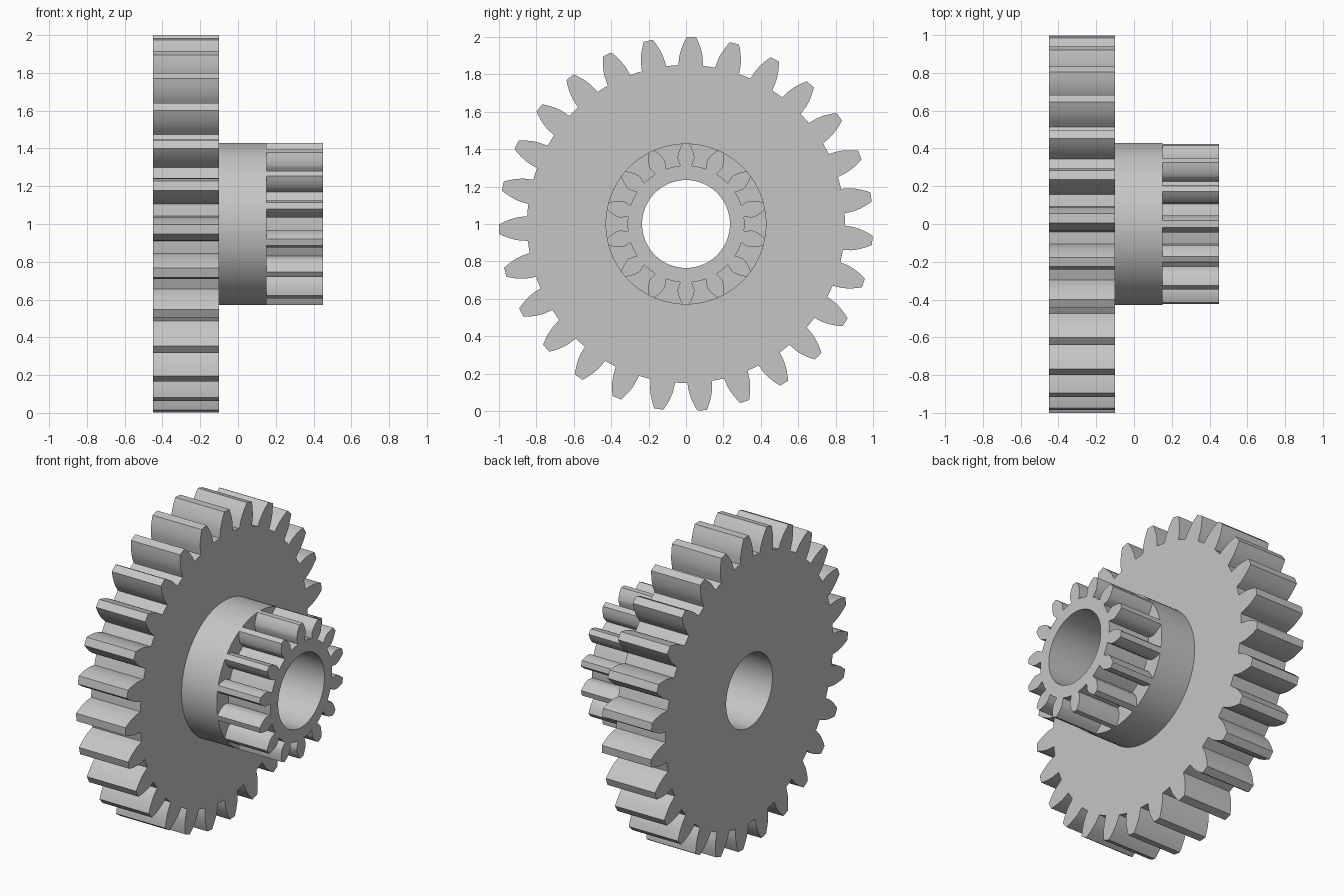
import bpy
import bmesh
import math

if "Cube" in bpy.data.objects:
    bpy.data.objects.remove(bpy.data.objects["Cube"], do_unlink=True)

BORE = 0.235
AXIS_Z = 1.0

steel = bpy.data.materials.new("light grey")
steel.use_nodes = True
GREY = (0.56, 0.56, 0.56, 1.0)
steel.diffuse_color = GREY
steel.node_tree.nodes["Principled BSDF"].inputs["Base Color"].default_value = GREY


def circle(radius, count=96):
    return [(radius, 2 * math.pi * i / count) for i in range(count)]


def gear_outline(teeth, tip, root, root_half, phase=0.0, steps=7):
    """Involute spur gear as (radius, angle) points; angle runs from the top."""
    pitch = tip * teeth / (teeth + 2)
    pressure = math.radians(20)
    base = pitch * math.cos(pressure)
    base_half = math.pi / (2 * teeth) + math.tan(pressure) - pressure
    # one flank from root to tip, as radius and half angle of the tooth
    flank = [(root, root_half)]
    for i in range(steps):
        r = base + (tip - base) * i / (steps - 1)
        a = math.acos(min(1.0, base / r))
        flank.append((r, base_half - math.tan(a) + a))
    points = []
    for t in range(teeth):
        centre = phase + 2 * math.pi * t / teeth
        points += [(r, centre - h) for r, h in flank]
        points.append((tip, centre))
        points += [(r, centre + h) for r, h in reversed(flank)]
        points.append((root, centre + math.pi / teeth))
    return points


def bored_prism(name, outline, x0, x1):
    """Extrude an outline with the shaft bore through it along x."""
    bm = bmesh.new()
    edges = []
    for loop in (outline, circle(BORE)):
        verts = [bm.verts.new((x0, r * math.sin(a), AXIS_Z + r * math.cos(a)))
                 for r, a in loop]
        edges += [bm.edges.new((v, verts[(i + 1) % len(verts)]))
                  for i, v in enumerate(verts)]
    bmesh.ops.triangle_fill(bm, edges=edges, use_beauty=True, use_dissolve=False,
                            normal=(-1, 0, 0))
    new = bmesh.ops.extrude_face_region(bm, geom=bm.faces[:], use_keep_orig=True)
    moved = [g for g in new["geom"] if isinstance(g, bmesh.types.BMVert)]
    bmesh.ops.translate(bm, verts=moved, vec=(x1 - x0, 0, 0))
    bmesh.ops.recalc_face_normals(bm, faces=bm.faces[:])
    mesh = bpy.data.meshes.new(name)
    bm.to_mesh(mesh)
    bm.free()
    mesh.materials.append(steel)
    obj = bpy.data.objects.new(name, mesh)
    bpy.context.scene.collection.objects.link(obj)
    bpy.ops.object.select_all(action="DESELECT")
    obj.select_set(True)
    bpy.context.view_layer.objects.active = obj
    bpy.ops.object.shade_smooth_by_angle(angle=math.radians(25))
    return obj


# large toothed wheel
bored_prism("large_gear", gear_outline(27, 1.0, 0.85, 0.078, math.radians(1.7)), -0.45, -0.10)
# plain collar between the gears
bored_prism("collar", circle(0.43), -0.10, 0.15)
# small pinion with undercut teeth
bored_prism("small_gear", gear_outline(14, 0.43, 0.313, 0.1), 0.15, 0.45)
